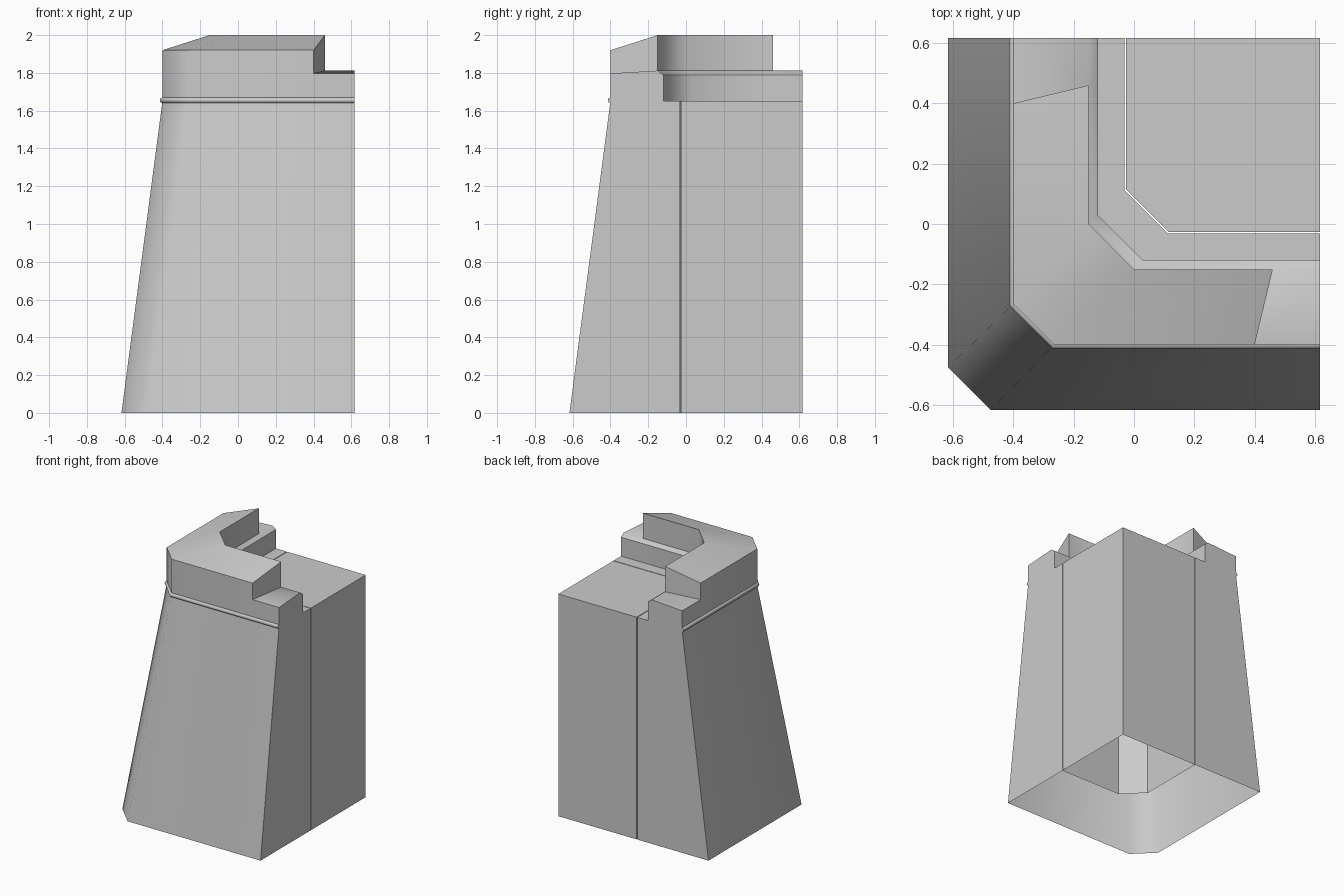
import bpy, bmesh, math

if "Cube" in bpy.data.objects:
    bpy.data.objects.remove(bpy.data.objects["Cube"])

E = 0.617      # straight cut ends of the corner piece


def finish(name, bm, angle=50):
    bmesh.ops.recalc_face_normals(bm, faces=bm.faces)
    me = bpy.data.meshes.new(name)
    bm.to_mesh(me)
    bm.free()
    ob = bpy.data.objects.new(name, me)
    bpy.context.collection.objects.link(ob)
    bpy.ops.object.select_all(action='DESELECT')
    ob.select_set(True)
    bpy.context.view_layer.objects.active = ob
    bpy.ops.object.shade_smooth_by_angle(angle=math.radians(angle))
    return ob


def corner_path(d, c, z, stops):
    """L-shaped line at offset d, chamfered at c, mirrored across x = y."""
    arm = [(d, s, z) for s in stops] + [(d, c, z)]
    return arm + [(y, x, z) for x, y, z in reversed(arm)]


def loft(name, profile, closed=False, caps=True, ends_only=()):
    """Sweep a profile of (offset, chamfer, height, arm stops) round the corner."""
    bm = bmesh.new()
    rings = [[bm.verts.new(p) for p in corner_path(*r)] for r in profile]
    n = len(rings[0])
    for i in range(len(rings) - (0 if closed else 1)):
        a, b = rings[i], rings[(i + 1) % len(rings)]
        for k in range(n - 1):
            if i in ends_only and 0 < k < n - 2:
                continue
            bm.faces.new((a[k], a[k + 1], b[k + 1], b[k]))
    if caps:
        bm.faces.new([r[0] for r in rings])
        bm.faces.new([r[-1] for r in rings])
    return finish(name, bm)


# Sloped outer wall with the walkway on top, open underneath
loft("battered_wall", [
    (-0.617, -0.475, 0.0, [E]), (-0.40, -0.265, 1.65, [E]),
    (-0.032, 0.112, 1.65, [E]), (-0.032, 0.112, 0.0, [E])])

# Inner fill block, open underneath
bm = bmesh.new()
outline = [(x, y) for x, y, z in corner_path(-0.027, 0.115, 0, [E])] + [(E, E)]
low = [bm.verts.new((x, y, 0)) for x, y in outline]
top = [bm.verts.new((x, y, 1.65)) for x, y in outline]
for i in range(len(low)):
    j = (i + 1) % len(low)
    bm.faces.new((low[i], low[j], top[j], top[i]))
bm.faces.new(top)
finish("inner_block", bm, 30)

# Low parapet; its top only exists beyond the raised merlon
loft("parapet", [
    (-0.40, -0.265, 1.65, [E, 0.40]), (-0.40, -0.265, 1.797, [E, 0.40]),
    (-0.15, 0.0, 1.812, [E, 0.46]), (-0.12, 0.03, 1.79, [E, 0.46]),
    (-0.12, 0.03, 1.65, [E, 0.46])], ends_only=(1,))

# Raised corner merlon with a sloping top
loft("corner_merlon", [
    (-0.40, -0.265, 1.797, [0.40]), (-0.40, -0.265, 1.92, [0.40]),
    (-0.15, 0.0, 2.0, [0.46]), (-0.15, 0.0, 1.812, [0.46])])

# Round moulding below the parapet
bead = []
for k in range(8):
    a = math.tau * k / 8
    t = 0.014 * math.cos(a)
    bead.append((-0.40 - t, -0.265 - 0.414 * t, 1.655 + 0.015 * math.sin(a), [E]))
loft("round_moulding", bead, closed=True)
